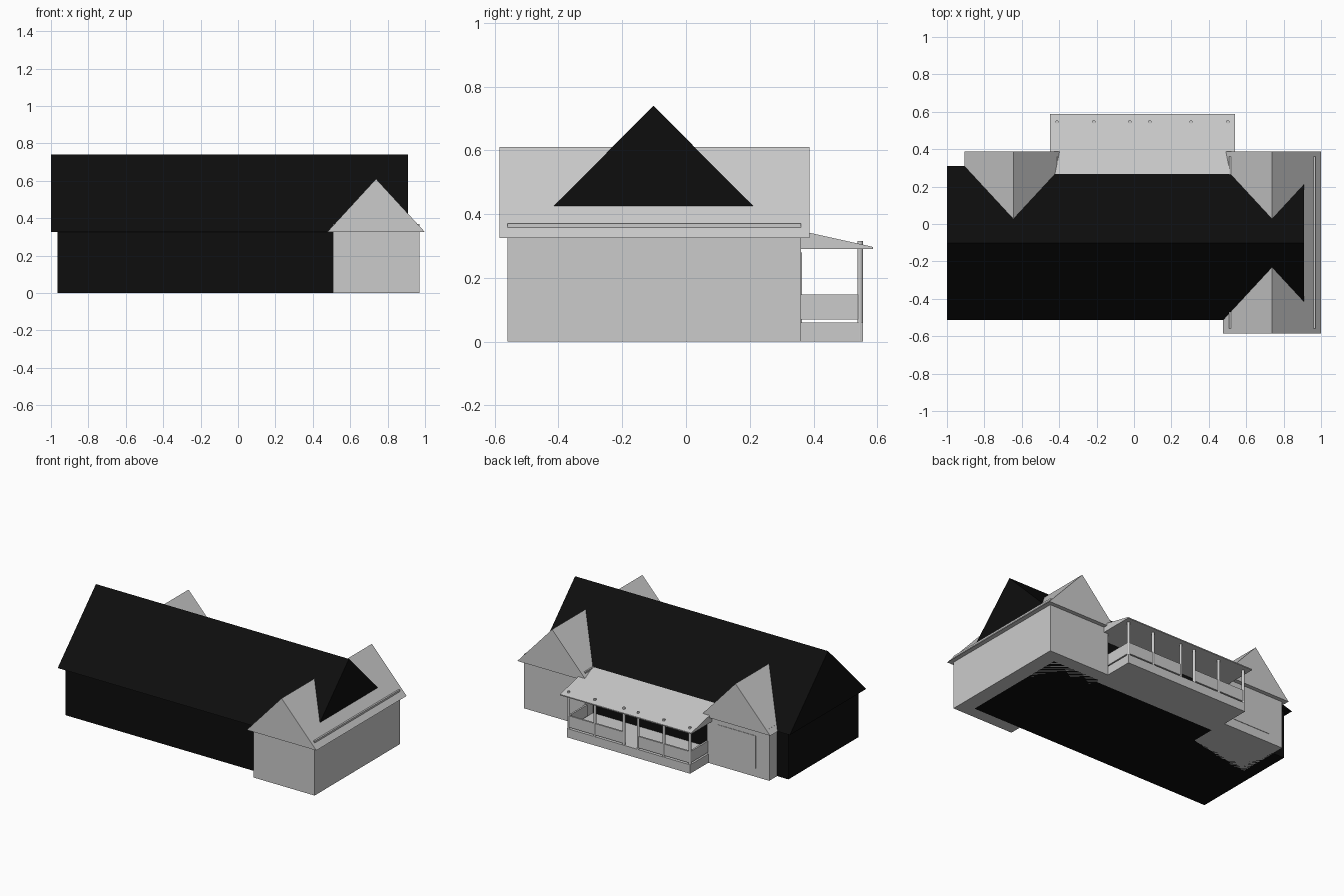
import bpy, bmesh

if "Cube" in bpy.data.objects:
    bpy.data.objects.remove(bpy.data.objects["Cube"])

black = bpy.data.materials.new("black_paint")
black.diffuse_color = (0.004, 0.004, 0.004, 1)
black.use_nodes = True
black.node_tree.nodes["Principled BSDF"].inputs["Base Color"].default_value = black.diffuse_color


def finish(name, bm, mat=None):
    bmesh.ops.recalc_face_normals(bm, faces=bm.faces)
    me = bpy.data.meshes.new(name)
    bm.to_mesh(me)
    bm.free()
    ob = bpy.data.objects.new(name, me)
    bpy.context.collection.objects.link(ob)
    if mat:
        me.materials.append(mat)
    return ob


def extrude(name, profile, axis, a, b, mat=None):
    """Extrude a (horizontal, z) profile along x or y from a to b."""
    bm = bmesh.new()
    place = (lambda h, z, t: (t, h, z)) if axis == 'x' else (lambda h, z, t: (h, t, z))
    rings = [[bm.verts.new(place(h, z, t)) for h, z in profile] for t in (a, b)]
    n = len(profile)
    for r in rings:
        bm.faces.new(r)
    for i in range(n):
        j = (i + 1) % n
        bm.faces.new((rings[0][i], rings[0][j], rings[1][j], rings[1][i]))
    return finish(name, bm, mat)


def box(name, x, y, z, mat=None):
    return extrude(name, [(x[0], z[0]), (x[1], z[0]), (x[1], z[1]), (x[0], z[1])], 'y', *y, mat)


def gable(name, axis, centre, half, ridge, a, b, mat=None, eave=0.325):
    return extrude(name, [(centre - half, eave), (centre + half, eave), (centre, ridge)], axis, a, b, mat)


# Main house
box("main_walls", (-0.965, 0.87), (-0.48, 0.275), (0, 0.355), black)
gable("main_roof", 'x', -0.102, 0.412, 0.74, -1.0, 0.908, black)

# Cross wings; wall tops break slightly through the roof
box("right_wing_walls", (0.508, 0.97), (-0.56, 0.36), (0, 0.37))
gable("right_wing_roof", 'y', 0.738, 0.262, 0.61, -0.585, 0.388)
box("left_wing_walls", (-0.88, -0.41), (0.0, 0.36), (0, 0.355))
gable("left_wing_roof", 'y', -0.645, 0.262, 0.61, 0.0, 0.388)
box("wing_window", (-0.78, -0.495), (0.355, 0.363), (0.06, 0.28))

# Porch deck and sloping roof
box("porch_deck", (-0.42, 0.51), (0.25, 0.555), (0, 0.06))
extrude("porch_roof", [(0.25, 0.372), (0.587, 0.297), (0.587, 0.29), (0.25, 0.29)], 'x', -0.45, 0.54)

# Porch posts
posts = [-0.412, -0.215, -0.022, 0.085, 0.305, 0.502]
for i, x in enumerate(posts):
    bpy.ops.mesh.primitive_cylinder_add(vertices=12, radius=0.009, depth=0.315, location=(x, 0.546, 0.1575))
    bpy.context.object.name = f"porch_post_{i + 1}"

# Railing panels, open at the entrance between the middle posts
for i in (0, 1, 3, 4):
    box(f"front_rail_{i + 1}", (posts[i], posts[i + 1]), (0.54, 0.552), (0.07, 0.148))
for side, x in (("left", posts[0]), ("right", posts[-1])):
    box(f"{side}_rail", (x - 0.006, x + 0.006), (0.355, 0.546), (0.07, 0.148))
